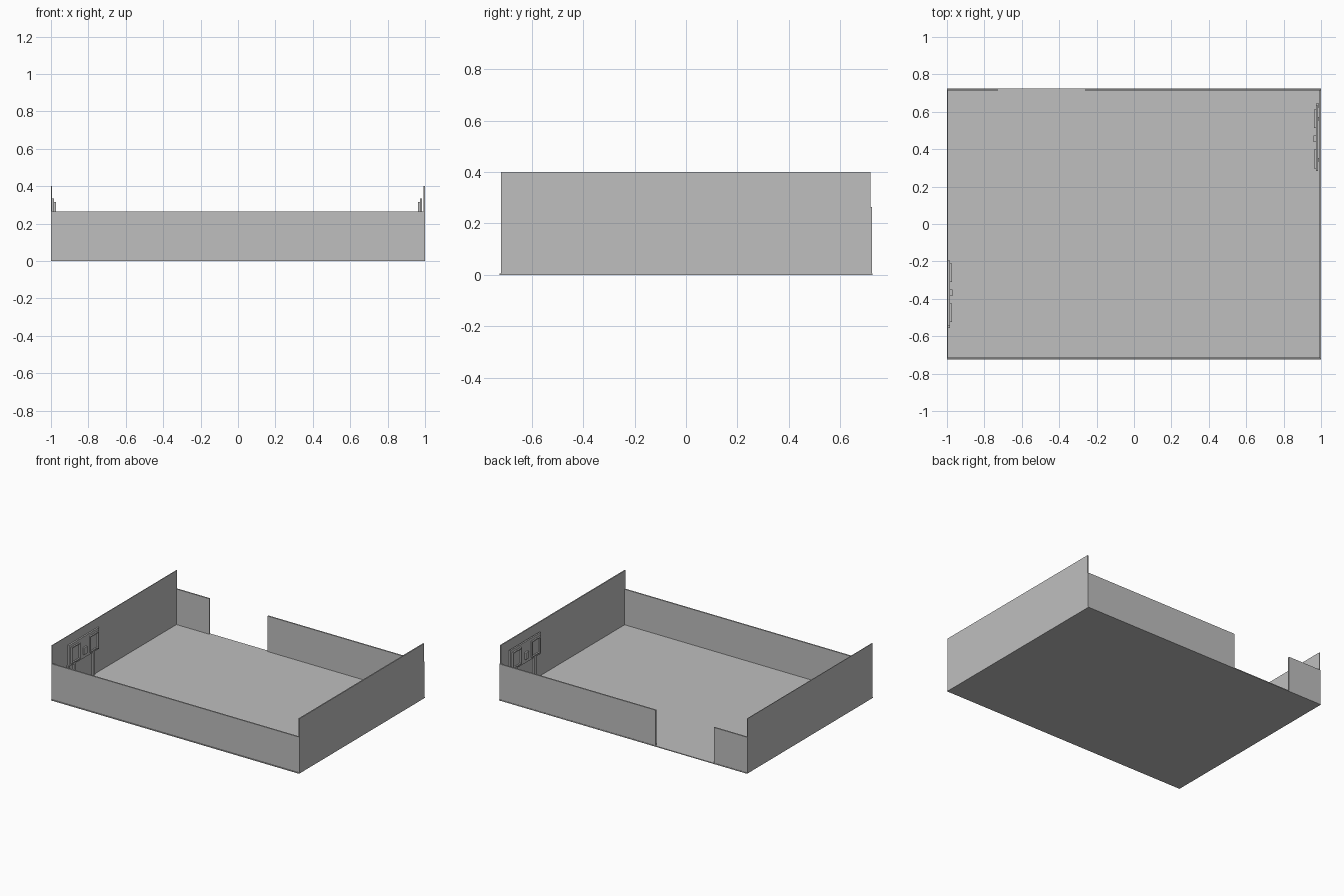
import bpy

cube = bpy.data.objects.get("Cube")
if cube:
    bpy.data.objects.remove(cube, do_unlink=True)

grey = bpy.data.materials.new("plain grey")
grey.use_nodes = True
colour = (0.52, 0.52, 0.52, 1)
grey.diffuse_color = colour
grey.node_tree.nodes["Principled BSDF"].inputs["Base Color"].default_value = colour

CORNERS = [(x, y, z) for x in (0, 1) for y in (0, 1) for z in (0, 1)]
SIDES = [(0, 1, 3, 2), (4, 6, 7, 5), (0, 4, 5, 1),
         (2, 3, 7, 6), (0, 2, 6, 4), (1, 5, 7, 3)]


def box(name, xs, ys, zs):
    """Add a box spanning the given x, y and z ranges."""
    xs, ys, zs = sorted(xs), sorted(ys), sorted(zs)
    mesh = bpy.data.meshes.new(name)
    mesh.from_pydata([(xs[i], ys[j], zs[k]) for i, j, k in CORNERS], [], SIDES)
    mesh.materials.append(grey)
    obj = bpy.data.objects.new(name, mesh)
    bpy.context.collection.objects.link(obj)
    return obj


# Floor and walls, with a doorway in the back wall
FLOOR = 0.006
LOW, HIGH = 0.265, 0.40
box("floor", (-1, 1), (-0.725, 0.725), (0, FLOOR))
box("front_wall", (-1, 1), (-0.72, -0.71), (FLOOR, LOW))
box("back_wall_right", (-1, -0.73), (0.712, 0.722), (FLOOR, LOW))
box("back_wall_left", (-0.26, 1), (0.712, 0.722), (FLOOR, LOW))
box("right_wall", (-1, -0.995), (-0.72, 0.717), (FLOOR, HIGH))
box("left_wall", (0.992, 1), (-0.72, 0.717), (FLOOR, HIGH))


def console(side, wall_x, y_mid, turn):
    """Wall console facing inward; turn is 1 on the right wall, -1 on the left."""
    def part(name, depth, ys, zs):
        box(f"{side}_{name}", [wall_x + turn * d for d in depth],
            [y_mid + turn * y for y in ys], zs)

    part("console_panel", (0.004, 0.015), (-0.17, 0.18), (0.18, 0.335))
    # Legs down to the floor
    for name, y in (("outer_leg", -0.17), ("middle_leg", -0.10), ("inner_leg", 0.12)):
        part(name, (0, 0.014), (y - 0.01, y + 0.01), (FLOOR, 0.19))
    # Raised rims around the two square screens
    for name, y in (("first_screen", -0.10), ("second_screen", 0.115)):
        for edge in (-1, 1):
            part(name + "_upright", (0.015, 0.025),
                 (y + edge * 0.05, y + edge * 0.042), (0.195, 0.315))
        for z in (0.195, 0.307):
            part(name + "_rail", (0.015, 0.025), (y - 0.042, y + 0.042), (z, z + 0.008))
    # Small control box between the screens
    part("control_box", (0.015, 0.027), (-0.01, 0.025), (0.21, 0.26))


console("right", -0.998, -0.375, 1)
console("left", 0.988, 0.463, -1)
